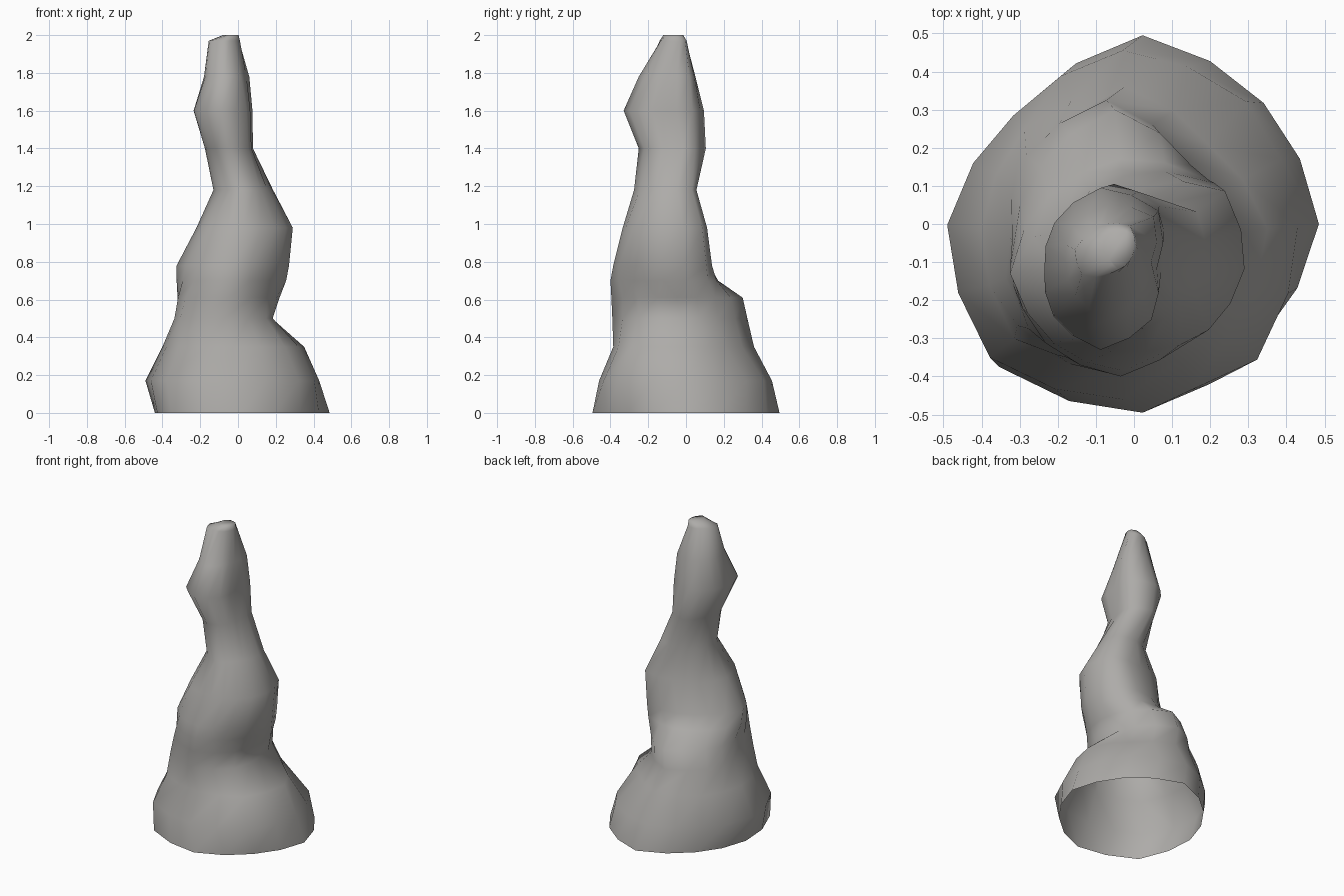
import bpy, bmesh, math

# Ring profile: height, then reach from the origin toward E, NE, N, NW, W, SW, S, SE
RINGS = [
    (0.00, .485, .465, .495, .42, .44, .515, .495, .45),
    (0.17, .43, .435, .455, .425, .49, .515, .46, .48),
    (0.35, .35, .285, .36, .38, .40, .435, .385, .38),
    (0.50, .18, .215, .325, .325, .325, .405, .39, .285),
    (0.61, .22, .215, .30, .28, .32, .39, .395, .29),
    (0.70, .255, .22, .17, .21, .325, .385, .40, .305),
    (0.78, .27, .225, .125, .15, .325, .37, .385, .32),
    (0.98, .29, .23, .10, .13, .22, .315, .335, .335),
    (1.18, .18, .14, .055, .065, .13, .205, .275, .23),
    (1.40, .07, .08, .105, .105, .175, .22, .25, .165),
    (1.60, .06, .07, .095, .15, .235, .32, .33, .21),
    (1.78, .045, .05, .05, .11, .18, .24, .25, .14),
    (1.97, .01, -.01, .00, .06, .155, .19, .135, .07),
    (2.00, .00, -.02, -.015, .03, .08, .11, .12, .06),
]
SIDES = 16


def ring_points(z, reach):
    """Rounded outline about the ring's own centre that meets each directional reach."""
    cx, cy = (reach[0] - reach[4]) / 2, (reach[2] - reach[6]) / 2
    radii = []
    for i, h in enumerate(reach):
        a = i * math.pi / 4
        radii.append(h - cx * math.cos(a) - cy * math.sin(a))
    points = []
    for k in range(SIDES):
        a = k * math.tau / SIDES
        r = radii[k // 2]
        if k % 2:
            r = 0.98 * (r + radii[(k // 2 + 1) % 8]) / 2
        points.append((cx + r * math.cos(a), cy + r * math.sin(a), z))
    return points


# Rock spire: skinned rings, closed tip, open hollow underside
bm = bmesh.new()
loops = [[bm.verts.new(p) for p in ring_points(z, reach)] for z, *reach in RINGS]
for low, high in zip(loops, loops[1:]):
    for i in range(SIDES):
        j = (i + 1) % SIDES
        bm.faces.new((low[i], low[j], high[j], high[i]))
bm.faces.new(loops[-1])
for face in bm.faces:
    face.smooth = True

mesh = bpy.data.meshes.new("rock_spire")
bm.to_mesh(mesh)
bm.free()
spire = bpy.data.objects.new("rock_spire", mesh)
bpy.context.collection.objects.link(spire)

# Plain stone colour
stone = bpy.data.materials.new("stone_grey")
stone.diffuse_color = (0.42, 0.41, 0.395, 1)
mesh.materials.append(stone)
